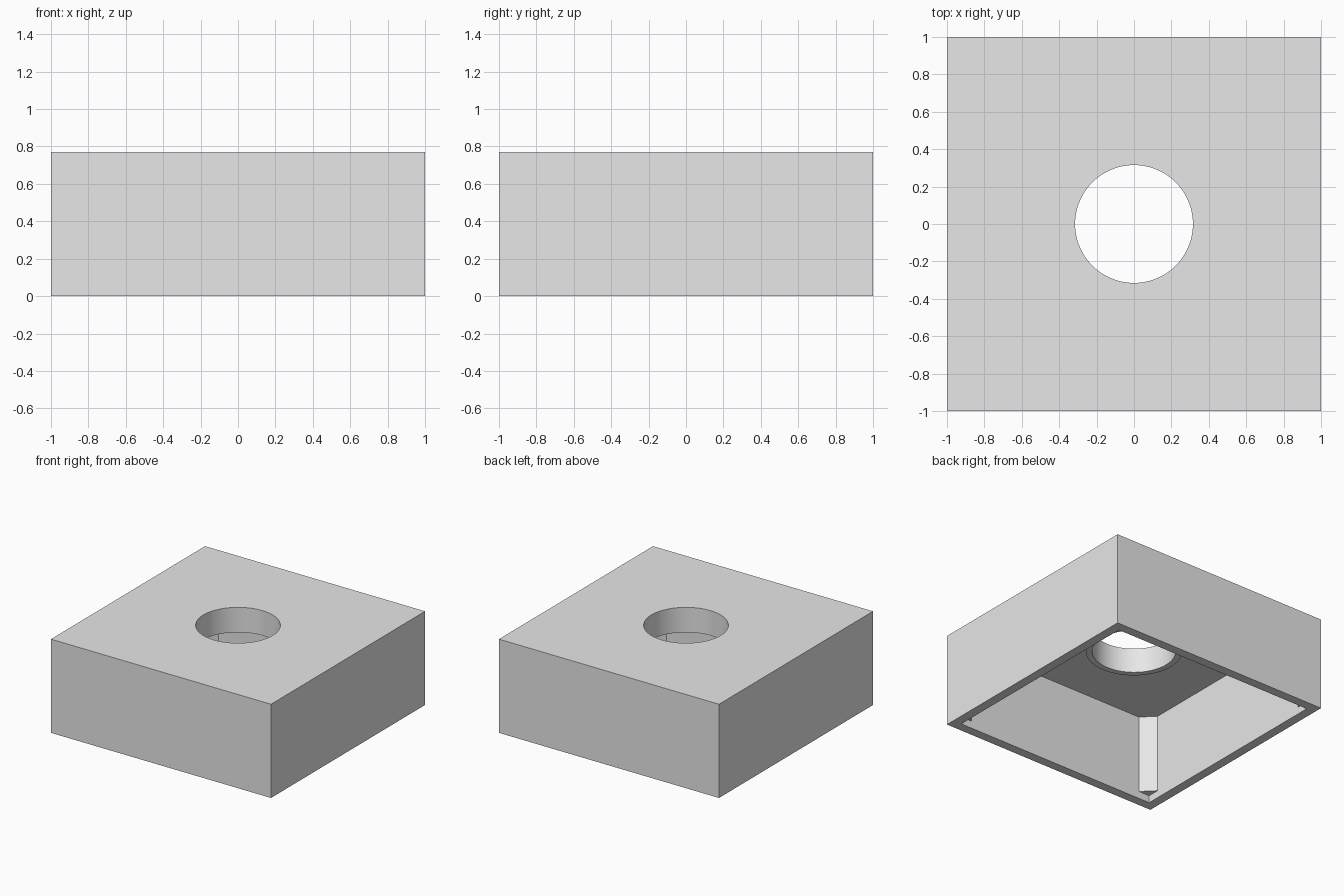
import bpy, bmesh
from mathutils import Matrix

HEIGHT, WALL, CEILING = 0.77, 0.077, 0.707
HOLE_R, COLLAR_R, COLLAR_Z = 0.315, 0.363, 0.565
POST_LEG, POST_Z = 0.10, 0.06
INNER = 1 - WALL

cube = bpy.data.objects.get("Cube")
if cube:
    bpy.data.objects.remove(cube, do_unlink=True)

grey = bpy.data.materials.new("light_grey")
grey.use_nodes = True
grey.diffuse_color = (0.8, 0.8, 0.8, 1)
grey.node_tree.nodes["Principled BSDF"].inputs["Base Color"].default_value = (0.8, 0.8, 0.8, 1)


def finish(name, bm):
    mesh = bpy.data.meshes.new(name)
    bmesh.ops.recalc_face_normals(bm, faces=bm.faces)
    bm.to_mesh(mesh)
    bm.free()
    mesh.materials.append(grey)
    obj = bpy.data.objects.new(name, mesh)
    bpy.context.collection.objects.link(obj)
    return obj


def box(name, half, z0, z1):
    bm = bmesh.new()
    place = Matrix.Translation((0, 0, (z0 + z1) / 2)) @ Matrix.Diagonal((2 * half, 2 * half, z1 - z0, 1))
    bmesh.ops.create_cube(bm, size=1, matrix=place)
    return finish(name, bm)


def cylinder(name, radius, z0, z1):
    bm = bmesh.new()
    bmesh.ops.create_cone(bm, cap_ends=True, segments=96, radius1=radius, radius2=radius,
                          depth=z1 - z0, matrix=Matrix.Translation((0, 0, (z0 + z1) / 2)))
    return finish(name, bm)


def corner_post(name, sx, sy):
    # Triangular prism set slightly into the walls and ceiling
    reach, sink = INNER - POST_LEG, WALL / 2
    out = INNER + sink
    outline = [(out, out), (reach - sink, out), (out, reach - sink)]
    bm = bmesh.new()
    face = bm.faces.new([bm.verts.new((sx * x, sy * y, POST_Z)) for x, y in outline])
    top = bmesh.ops.extrude_face_region(bm, geom=[face])["geom"]
    bmesh.ops.translate(bm, verts=[v for v in top if isinstance(v, bmesh.types.BMVert)],
                        vec=(0, 0, CEILING + 0.03 - POST_Z))
    return finish(name, bm)


def combine(target, tool, operation):
    mod = target.modifiers.new(operation.lower(), "BOOLEAN")
    mod.operation, mod.solver, mod.object = operation, "EXACT", tool
    bpy.context.view_layer.objects.active = target
    bpy.ops.object.modifier_apply(modifier=mod.name)
    bpy.data.objects.remove(tool, do_unlink=True)


# Open-bottomed square shell
housing = box("housing", 1, 0, HEIGHT)
combine(housing, box("cavity_cutter", INNER, -0.2, CEILING), "DIFFERENCE")

# Corner posts, stopping short of the bottom rim
for sx in (-1, 1):
    for sy in (-1, 1):
        combine(housing, corner_post("corner_post", sx, sy), "UNION")

# Collar under the top, then the round through hole
combine(housing, cylinder("collar", COLLAR_R, COLLAR_Z, CEILING + 0.03), "UNION")
combine(housing, cylinder("hole_cutter", HOLE_R, 0.3, HEIGHT + 0.2), "DIFFERENCE")

# Smooth round walls, sharp edges elsewhere
bpy.ops.object.select_all(action="DESELECT")
housing.select_set(True)
bpy.context.view_layer.objects.active = housing
bpy.ops.object.shade_smooth_by_angle(angle=0.5)
